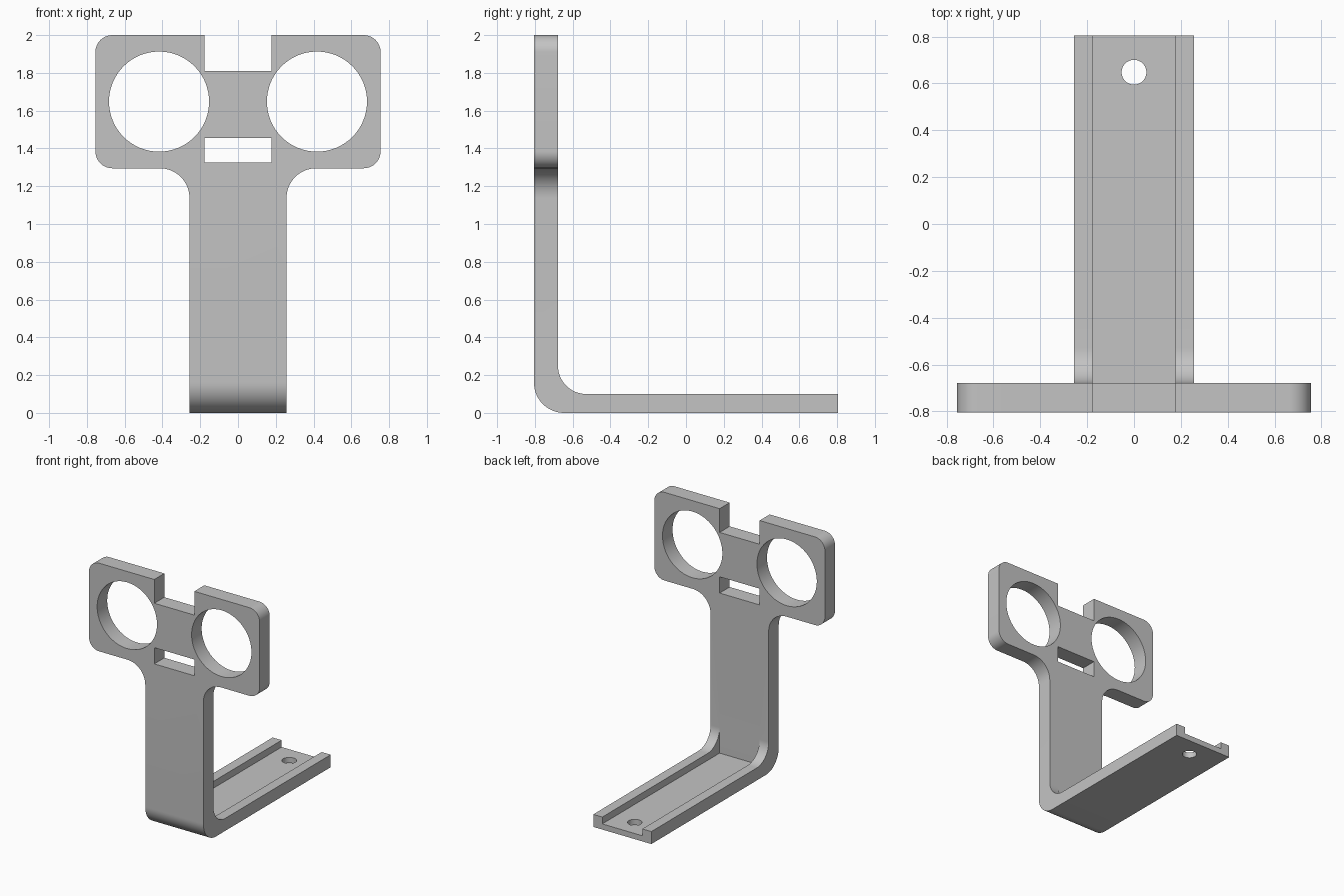
import bpy, bmesh
from math import sin, cos, radians

cube = bpy.data.objects.get("Cube")
if cube:
    bpy.data.objects.remove(cube)

# Main dimensions
HALF_STEM, HALF_HEAD, HALF_SLOT = 0.257, 0.755, 0.177
FRONT, INNER, BACK = -0.805, -0.678, 0.805
BASE_TOP, FLOOR = 0.1, 0.045
HEAD_LOW, TOP = 1.295, 2.0

grey = bpy.data.materials.new("plain grey")
grey.use_nodes = True
grey.diffuse_color = (0.55, 0.55, 0.55, 1)
grey.node_tree.nodes["Principled BSDF"].inputs["Base Color"].default_value = grey.diffuse_color


def arc(cx, cy, r, start, end, n=16):
    """Points along an arc, angles in degrees."""
    angles = [radians(start + (end - start) * i / n) for i in range(n + 1)]
    return [(cx + r * cos(a), cy + r * sin(a)) for a in angles]


def rect(x0, y0, x1, y1):
    return [(x0, y0), (x1, y0), (x1, y1), (x0, y1)]


def prism(name, outline, axis, low, high):
    """Extrude a flat outline along one axis."""
    place = {"x": lambda p, t: (t, p[0], p[1]),
             "y": lambda p, t: (p[0], t, p[1]),
             "z": lambda p, t: (p[0], p[1], t)}[axis]
    bm = bmesh.new()
    face = bm.faces.new([bm.verts.new(place(p, low)) for p in outline])
    moved = bmesh.ops.extrude_face_region(bm, geom=[face])["geom"]
    shift = place((0, 0), high - low)
    bmesh.ops.translate(bm, vec=shift, verts=[g for g in moved if isinstance(g, bmesh.types.BMVert)])
    bmesh.ops.recalc_face_normals(bm, faces=bm.faces)
    mesh = bpy.data.meshes.new(name)
    bm.to_mesh(mesh)
    bm.free()
    obj = bpy.data.objects.new(name, mesh)
    bpy.context.collection.objects.link(obj)
    mesh.materials.append(grey)
    return obj


def combine(target, tool, operation):
    """Apply a boolean, then drop the tool."""
    mod = target.modifiers.new("shape", "BOOLEAN")
    mod.operation, mod.object, mod.solver = operation, tool, "EXACT"
    bpy.context.view_layer.objects.active = target
    bpy.ops.object.modifier_apply(modifier=mod.name)
    bpy.data.objects.remove(tool)


# Bent strip: L-shaped side profile with rounded bend
bend, fillet = 0.16, 0.15
side = [(FRONT, TOP + 0.1)]
side += arc(FRONT + bend, bend, bend, 180, 270)
side += [(BACK, 0), (BACK, BASE_TOP)]
side += arc(INNER + fillet, BASE_TOP + fillet, fillet, 270, 180)
side += [(INNER, TOP + 0.1)]
bracket = prism("bracket", side, "x", -1, 1)

# Front silhouette: stem, flared shoulders, rounded head, top notch
flare, corner = 0.157, 0.09
cx = HALF_HEAD - corner
half = [(HALF_STEM, -0.1)]
half += arc(HALF_STEM + flare, HEAD_LOW - flare, flare, 180, 90)
half += arc(cx, HEAD_LOW + corner, corner, -90, 0)
half += arc(cx, TOP - corner, corner, 0, 90)
half += [(HALF_SLOT, TOP), (HALF_SLOT, 1.81)]
silhouette = half + [(-x, z) for x, z in reversed(half)]
combine(bracket, prism("silhouette", silhouette, "y", -1, 1), "INTERSECT")

# Two round openings and the slot between them
for sign in (-1, 1):
    ring = arc(sign * 0.418, 1.648, 0.265, 0, 360, 64)[:-1]
    combine(bracket, prism("round_opening", ring, "y", -1, 0), "DIFFERENCE")
slot = rect(-HALF_SLOT, 1.325, HALF_SLOT, 1.455)
combine(bracket, prism("slot", slot, "y", -1, 0), "DIFFERENCE")

# Channel along the foot, leaving a rail on each side
channel = rect(INNER, FLOOR, 1, 0.4)
combine(bracket, prism("channel", channel, "x", -HALF_SLOT, HALF_SLOT), "DIFFERENCE")

# Screw hole near the back end
hole = arc(0, 0.648, 0.053, 0, 360, 32)[:-1]
combine(bracket, prism("screw_hole", hole, "z", -0.2, 0.2), "DIFFERENCE")

# Smooth the curves, keep the edges crisp
bpy.ops.object.select_all(action="DESELECT")
bracket.select_set(True)
bpy.context.view_layer.objects.active = bracket
bpy.ops.object.shade_smooth_by_angle(angle=radians(30))
